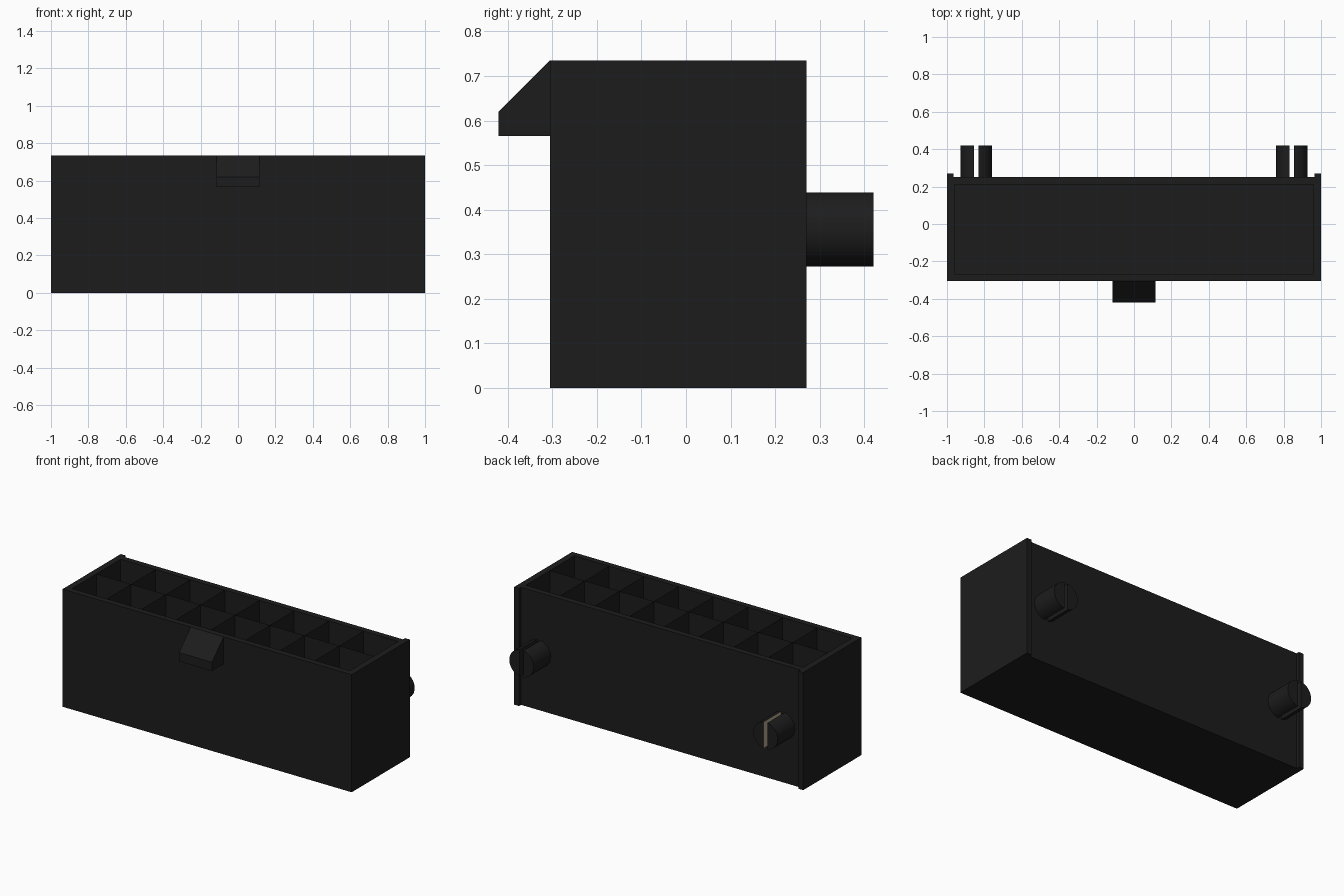
import bpy, bmesh, math

if "Cube" in bpy.data.objects:
    bpy.data.objects.remove(bpy.data.objects["Cube"])

H = 0.735                     # housing height
Y0, Y1 = -0.305, 0.25         # housing front / back faces
YC = (Y0 + Y1) / 2
PITCH, WALL, FLOOR = 0.24, 0.025, 0.1


def material(name, colour):
    m = bpy.data.materials.new(name)
    m.diffuse_color = colour
    m.use_nodes = True
    m.node_tree.nodes["Principled BSDF"].inputs["Base Color"].default_value = m.diffuse_color
    return m


BLACK = material("black_plastic", (0.012, 0.012, 0.012, 1))
TAN = material("tan_plastic", (0.45, 0.38, 0.27, 1))


def finish(bm, name, *mats):
    bmesh.ops.recalc_face_normals(bm, faces=bm.faces[:])
    me = bpy.data.meshes.new(name)
    bm.to_mesh(me)
    bm.free()
    ob = bpy.data.objects.new(name, me)
    bpy.context.collection.objects.link(ob)
    for m in mats or (BLACK,):
        me.materials.append(m)
    return ob


def prism(name, outline, axis, start, end, *mats):
    """Extrude a 2D outline along x (outline = y,z) or y (outline = x,z)."""
    bm = bmesh.new()

    def place(p, t):
        return (t, p[0], p[1]) if axis == 'x' else (p[0], t, p[1])
    a = [bm.verts.new(place(p, start)) for p in outline]
    b = [bm.verts.new(place(p, end)) for p in outline]
    bm.faces.new(a)
    bm.faces.new(b[::-1])
    n = len(outline)
    for i in range(n):
        j = (i + 1) % n
        bm.faces.new((a[i], a[j], b[j], b[i]))
    return finish(bm, name, *mats)


# Housing: 8 x 2 grid on top, each cell inset and sunk to the floor
bm = bmesh.new()
xs = [(i - 4) * PITCH for i in range(9)]
ys = [YC + (j - 1) * PITCH for j in range(3)]
grid = [[bm.verts.new((x, y, H)) for y in ys] for x in xs]
cells = [bm.faces.new((grid[i][j], grid[i + 1][j], grid[i + 1][j + 1], grid[i][j + 1]))
         for i in range(8) for j in range(2)]
rim = [e for e in bm.edges if e.is_boundary]
bmesh.ops.inset_individual(bm, faces=cells, thickness=WALL / 2)
for f in cells:
    new = bmesh.ops.extrude_discrete_faces(bm, faces=[f])["faces"][0]
    for v in new.verts:
        v.co.z = FLOOR
# widen the outer rim to the full wall thickness
for row in (0, 8):
    for v in grid[row]:
        v.co.x = -1 if row == 0 else 1
for column in grid:
    column[0].co.y, column[2].co.y = Y0, Y1
# outer walls and base
rim = [e for e in bm.edges if e.is_boundary]
ext = bmesh.ops.extrude_edge_only(bm, edges=rim)["geom"]
for v in ext:
    if isinstance(v, bmesh.types.BMVert):
        v.co.z = 0
base = [e for e in ext if isinstance(e, bmesh.types.BMEdge) and e.is_boundary]
bmesh.ops.contextual_create(bm, geom=base)
finish(bm, "housing")

# Latch ramp on the front
prism("latch_ramp", [(Y0, H), (-0.42, 0.62), (-0.42, 0.565), (Y0, 0.565)],
      'x', -0.114, 0.114)

# Standoff ribs at the back ends
for s, side in ((-1, "left"), (1, "right")):
    prism(side + "_rib", [(Y1, 0), (0.27, 0), (0.27, H), (Y1, H)],
          'x', s * 0.966, s)

# Split round mounting pegs: two cylinder segments per peg
R, GAP, PX, PZ = 0.084, 0.0125, 0.844, 0.356
A = math.acos(GAP / R)
for s, side in ((-1, "left"), (1, "right")):
    for d, half in ((-1, "a"), (1, "b")):
        arc = [-A + 2 * A * k / 16 for k in range(17)]
        outline = [(s * PX + d * R * math.cos(t), PZ + R * math.sin(t)) for t in arc]
        peg = prism(f"{side}_peg_{half}", outline, 'y', Y1, 0.42, BLACK, TAN)
        # one slot face is left in a lighter colour
        if s < 0 and d > 0:
            for p in peg.data.polygons:
                if p.normal.x < -0.99:
                    p.material_index = 1
        bpy.ops.object.select_all(action='DESELECT')
        bpy.context.view_layer.objects.active = peg
        peg.select_set(True)
        bpy.ops.object.shade_smooth_by_angle(angle=math.radians(30))
